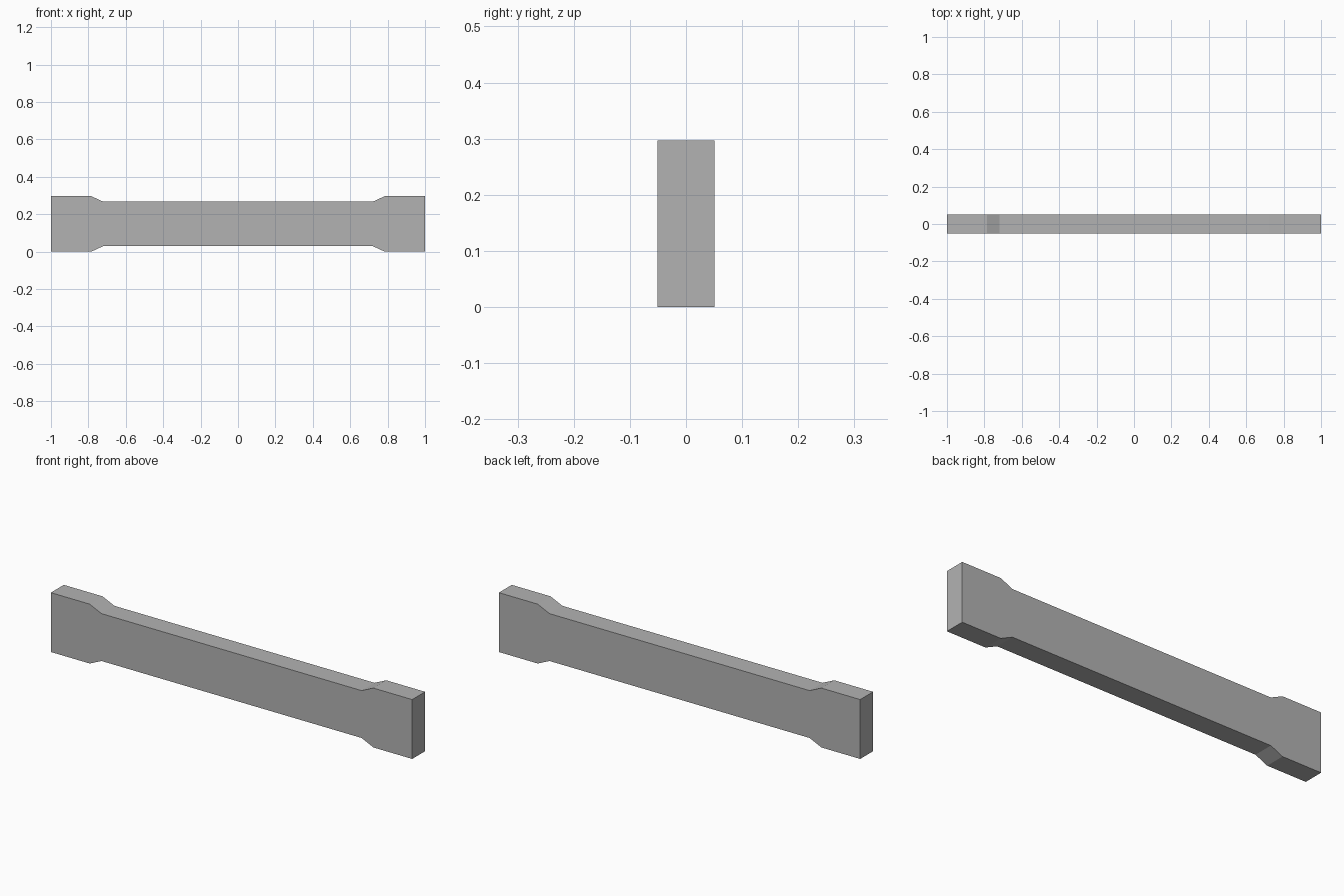
import bpy
import bmesh

cube = bpy.data.objects.get("Cube")
if cube:
    bpy.data.objects.remove(cube, do_unlink=True)

HEIGHT = 0.297
HALF_DEPTH = 0.051

# Plain grey material
grey = bpy.data.materials.new("plain_grey")
grey.use_nodes = True
colour = (0.45, 0.45, 0.45, 1)
grey.diffuse_color = colour
grey.node_tree.nodes["Principled BSDF"].inputs["Base Color"].default_value = colour

# Lower right edge of the bar, from waist to flared end
lower = [(0.72, 0.03), (0.785, 0), (1, 0)]
right = lower + [(x, HEIGHT - z) for x, z in reversed(lower)]
outline = right + [(-x, z) for x, z in reversed(right)]

# Extrude the outline through the depth of the bar
bm = bmesh.new()
front = bm.faces.new([bm.verts.new((x, -HALF_DEPTH, z)) for x, z in outline])
back = bmesh.ops.extrude_face_region(bm, geom=[front], use_keep_orig=True)["geom"]
bmesh.ops.translate(bm, vec=(0, 2 * HALF_DEPTH, 0),
                    verts=[g for g in back if isinstance(g, bmesh.types.BMVert)])
bmesh.ops.recalc_face_normals(bm, faces=bm.faces)
mesh = bpy.data.meshes.new("flared_bar")
bm.to_mesh(mesh)
bm.free()
mesh.materials.append(grey)
bpy.context.collection.objects.link(bpy.data.objects.new("flared_bar", mesh))
